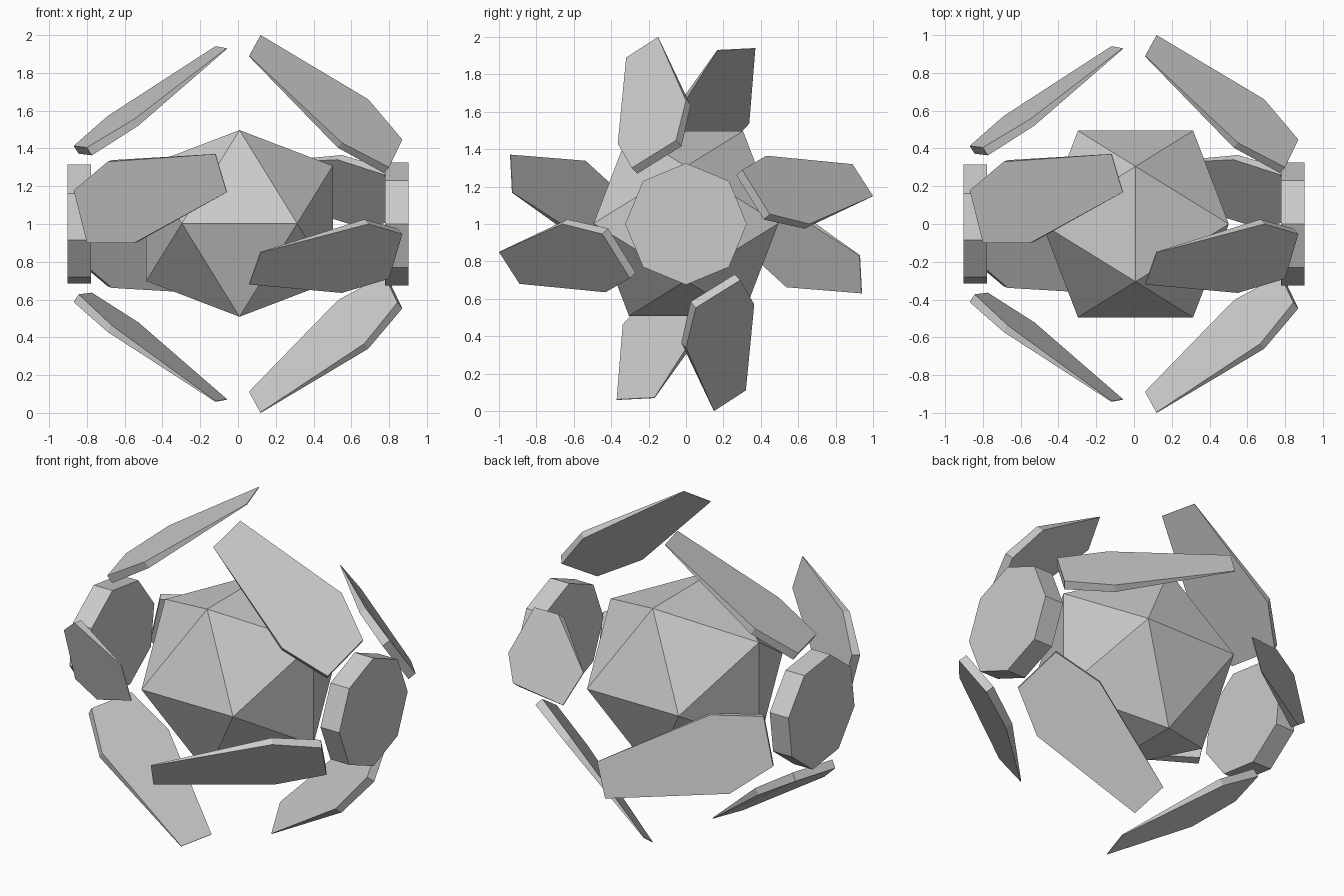
import bpy, bmesh
from math import radians, cos, sin
from mathutils import Vector, Matrix

if "Cube" in bpy.data.objects:
    bpy.data.objects.remove(bpy.data.objects["Cube"])

CENTRE = Matrix.Translation((0, 0, 1))


def make(name, bm, matrix=CENTRE):
    bmesh.ops.transform(bm, matrix=matrix, verts=bm.verts)
    bmesh.ops.recalc_face_normals(bm, faces=bm.faces)
    mesh = bpy.data.meshes.new(name)
    bm.to_mesh(mesh)
    bm.free()
    ob = bpy.data.objects.new(name, mesh)
    bpy.context.collection.objects.link(ob)


# Core: icosahedron from three crossed golden rectangles
a, b = 0.305, 0.494
bm = bmesh.new()
for s in (-1, 1):
    for t in (-1, 1):
        p = (a * s, b * t, 0)
        for k in range(3):
            bm.verts.new((p[k], p[(k + 1) % 3], p[(k + 2) % 3]))
bmesh.ops.convex_hull(bm, input=bm.verts)
make("core", bm, CENTRE @ Matrix.Translation((0.008, 0, 0.003)))

# Outer outline of one panel (tip, shoulders, base) and thickness at each corner
OUTLINE = [(.12, -.15, 1.0), (.06, -.32, .89), (.55, -.365, .43),
           (.80, -.29, .30), (.87, -.053, .447), (.69, 0, .66)]
THICK = [.004, .004, .042, .05, .05, .042]
NORMAL = Vector((.523, -.585, .619)).normalized()


def panel(name, matrix):
    bm = bmesh.new()
    outer = [bm.verts.new(p) for p in OUTLINE]
    inner = [bm.verts.new(Vector(p) - NORMAL * t) for p, t in zip(OUTLINE, THICK)]
    bm.faces.new(outer)
    bm.faces.new(inner[::-1])
    for i in range(6):
        j = (i + 1) % 6
        bm.faces.new((outer[i], inner[i], inner[j], outer[j]))
    make(name, bm, matrix)


# Each side: octagonal hub disc and four panels; left side mirrored and twisted
for side, flip, twist in (("right", 1, 0), ("left", -1, -30)):
    base = (CENTRE @ Matrix.Rotation(radians(twist), 4, 'X')
            @ Matrix.Diagonal((flip, 1, 1, 1)))
    bm = bmesh.new()
    ring = [bm.verts.new((.777, .325 * cos(radians(45 * i)), .325 * sin(radians(45 * i))))
            for i in range(8)]
    face = bm.faces.new(ring)
    top = bmesh.ops.extrude_face_region(bm, geom=[face], use_keep_orig=True)
    bmesh.ops.translate(bm, vec=(.125, 0, 0),
                        verts=[g for g in top["geom"] if isinstance(g, bmesh.types.BMVert)])
    make(side + "_hub", bm, base)
    for k in range(4):
        panel(f"{side}_panel_{k + 1}", base @ Matrix.Rotation(radians(90 * k), 4, 'X'))
